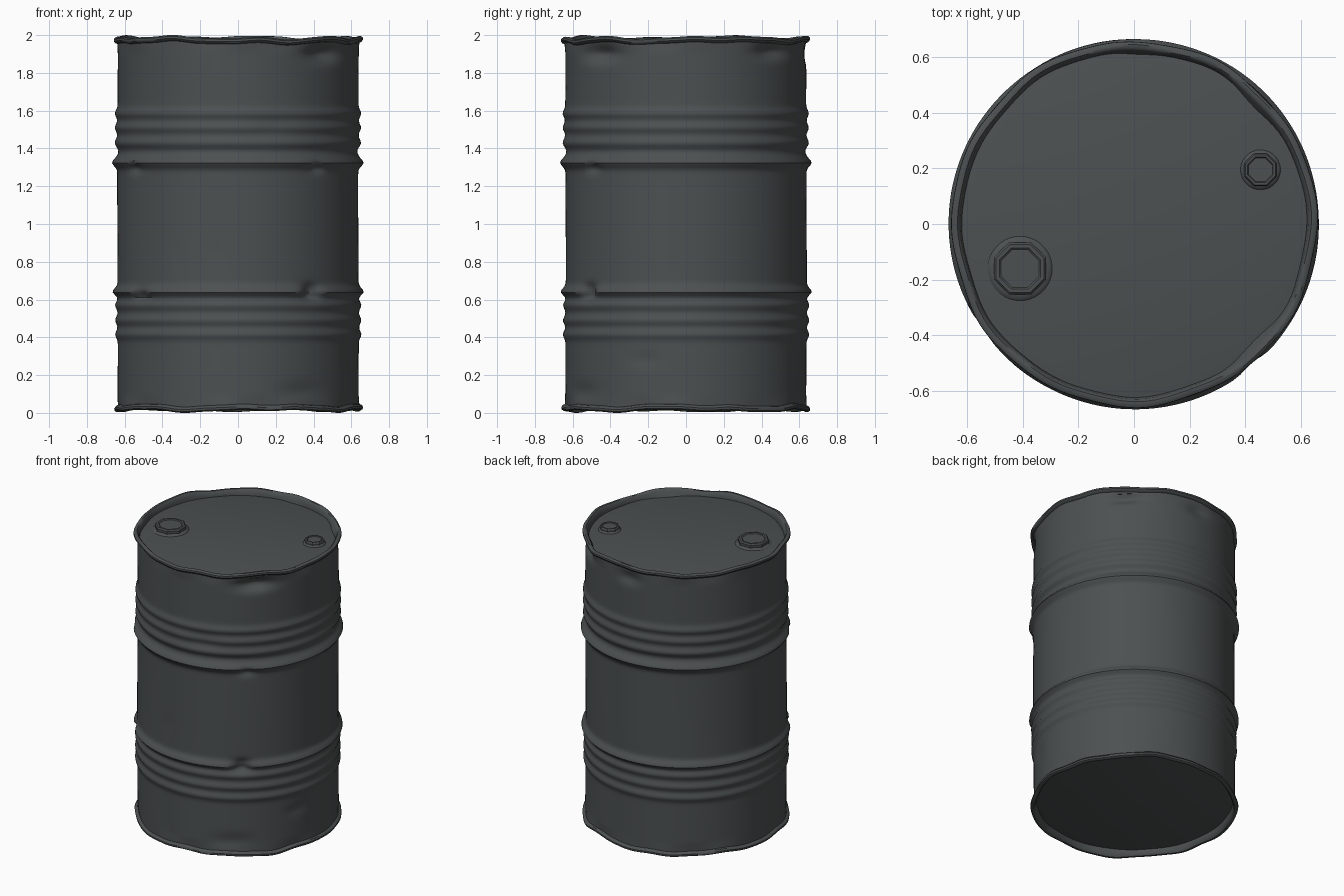
import bpy, bmesh, math
from math import sin, cos, pi, exp

if "Cube" in bpy.data.objects:
    bpy.data.objects.remove(bpy.data.objects["Cube"])

SEG = 128
steel = bpy.data.materials.new("dark_grey_steel")
steel.diffuse_color = (0.072, 0.081, 0.082, 1)
steel.use_nodes = True
steel.node_tree.nodes["Principled BSDF"].inputs["Base Color"].default_value = steel.diffuse_color


def bump(x, width):
    return exp(-(x / width) ** 2)


def angle_gap(a, degrees):
    return (a - math.radians(degrees) + pi) % (2 * pi) - pi


# Dents: angle in degrees, height, depth, angular width, height width
DENTS = [(-45, 1.90, 0.045, 0.17, 0.04), (45, 1.91, 0.035, 0.16, 0.035),
         (-53, 0.64, 0.055, 0.08, 0.035), (-142, 0.63, 0.03, 0.08, 0.03),
         (-50, 1.30, 0.025, 0.07, 0.03), (-148, 1.30, 0.025, 0.08, 0.03),
         (-58, 0.11, 0.012, 0.20, 0.05), (90, 1.90, 0.02, 0.12, 0.04),
         (-100, 0.85, 0.006, 0.03, 0.07), (-120, 0.82, 0.006, 0.02, 0.08),
         (-75, 1.50, 0.008, 0.15, 0.05), (-20, 0.28, 0.008, 0.10, 0.04)]


def battered(r, a, z):
    """Wavy rims and hammered dents, applied to every revolved part."""
    end = max(0, min(1, (abs(z - 1) - 0.90) / 0.06))
    ph = 0.0 if z > 1 else 1.9
    dz = 0.005 * sin(5 * a + ph) + 0.004 * sin(9 * a + 2 + ph) + 0.002 * sin(17 * a + ph)
    dr = 0.003 * sin(7 * a + ph) + 0.003 * sin(12 * a + 1 + ph)
    if z > 1:
        dz -= 0.012 * bump(angle_gap(a, -62), 0.2)
    r += 0.0015 * sin(3 * a + 4 * z) * bump(r - 0.64, 0.1) + end * dr
    for deg, h, depth, wa, wz in DENTS:
        r -= depth * bump(angle_gap(a, deg), wa) * bump(z - h, wz)
    return r, z + end * dz


def finish(bm, name, angle=40):
    bmesh.ops.recalc_face_normals(bm, faces=bm.faces)
    me = bpy.data.meshes.new(name)
    bm.to_mesh(me)
    bm.free()
    me.materials.append(steel)
    ob = bpy.data.objects.new(name, me)
    bpy.context.collection.objects.link(ob)
    bpy.ops.object.select_all(action='DESELECT')
    bpy.context.view_layer.objects.active = ob
    ob.select_set(True)
    bpy.ops.object.shade_smooth_by_angle(angle=math.radians(angle))
    return ob


def revolve(name, profile, closed=False, cap=False, seg=SEG, deform=True,
            centre=(0, 0), angle=40):
    bm = bmesh.new()
    rings = []
    for r, z in profile:
        ring = []
        for i in range(seg):
            a = 2 * pi * (i + 0.5) / seg
            rr, zz = battered(r, a, z) if deform else (r, z)
            ring.append(bm.verts.new((centre[0] + rr * cos(a), centre[1] + rr * sin(a), zz)))
        rings.append(ring)
    pairs = list(zip(rings, rings[1:])) + ([(rings[-1], rings[0])] if closed else [])
    for lo, hi in pairs:
        for i in range(seg):
            j = (i + 1) % seg
            bm.faces.new((lo[i], lo[j], hi[j], hi[i]))
    if cap:
        bm.faces.new(rings[-1])
    return finish(bm, name, angle)


# Wall: mirrored about mid height, with a big rolling hoop and three soft ribs per half
def wall_radius(z):
    d = abs(z - 1)
    hoop = 0.028 * bump(d - 0.325 - (0.035 if z < 1 else 0), 0.026)
    ribs = sum(0.014 * bump(d - c, 0.024) for c in (0.43, 0.51, 0.585))
    groove = 0.006 * bump(d - 0.385, 0.02)
    return 0.638 + hoop + ribs - groove


ROWS = 150
wall = []
for k in range(ROWS + 1):
    z = 0.03 + 1.94 * k / ROWS
    wall.append((wall_radius(z), z))
revolve("barrel_wall", wall)

# Rolled rims: top profile, flipped for the bottom
rim = [(0.636, 1.958), (0.650, 1.962), (0.657, 1.972), (0.656, 1.983), (0.646, 1.990),
       (0.634, 1.989), (0.625, 1.980), (0.620, 1.955), (0.617, 1.930), (0.632, 1.930)]
revolve("top_rim", rim, closed=True)
revolve("bottom_rim", [(r, 2 - z) for r, z in rim], closed=True)

# Recessed lid and base discs
disc = [(0.626, 1.945), (0.605, 1.947), (0.59, 1.951)]
revolve("lid", disc, cap=True, deform=False)
revolve("base", [(r, 2 - z) for r, z in disc], cap=True, deform=False)


# Bungs on the lid: soft round collar with a faceted plug
def bung(name, x, y, r, top):
    revolve(name + "_collar", [(r * 1.18, 1.949), (r * 1.1, 1.957), (r * 0.95, 1.962)],
            cap=True, seg=32, deform=False, centre=(x, y))
    revolve(name + "_plug", [(r, 1.95), (r * 1.02, top - 0.008), (r * 0.94, top),
                             (r * 0.8, top), (r * 0.74, top - 0.005)],
            cap=True, seg=8, deform=False, centre=(x, y), angle=30)


bung("large_bung", -0.41, -0.16, 0.10, 1.988)
bung("small_bung", 0.455, 0.195, 0.062, 1.98)
